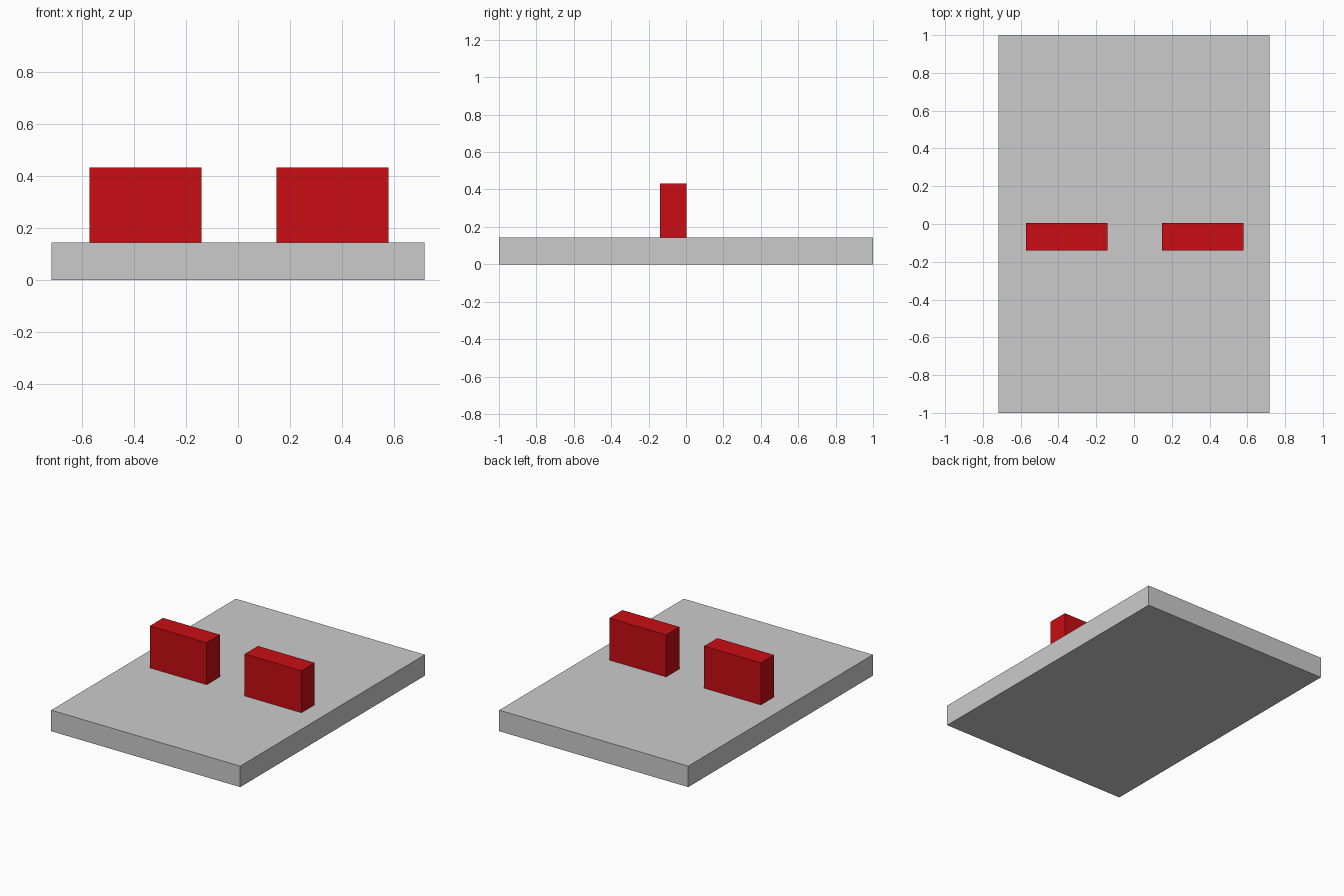
import bpy

if "Cube" in bpy.data.objects:
    bpy.data.objects.remove(bpy.data.objects["Cube"])

red = bpy.data.materials.new("red")
red.diffuse_color = (0.58, 0.004, 0.007, 1)
red.use_nodes = True
red.node_tree.nodes["Principled BSDF"].inputs["Base Color"].default_value = red.diffuse_color


def box(name, low, high, material=None):
    center = [(a + b) / 2 for a, b in zip(low, high)]
    size = [b - a for a, b in zip(low, high)]
    bpy.ops.mesh.primitive_cube_add(size=1, location=center)
    obj = bpy.context.object
    obj.name = name
    obj.scale = size
    bpy.ops.object.transform_apply(location=False, rotation=False, scale=True)
    if material:
        obj.data.materials.append(material)
    return obj


# Flat base slab
BASE_TOP = 0.144
box("base_plate", (-0.717, -1, 0), (0.717, 1, BASE_TOP))

# Two upright blocks standing on the slab
for name, x in (("left_block", -0.571), ("right_block", 0.148)):
    box(name, (x, -0.139, BASE_TOP), (x + 0.431, 0.004, 0.432), red)
